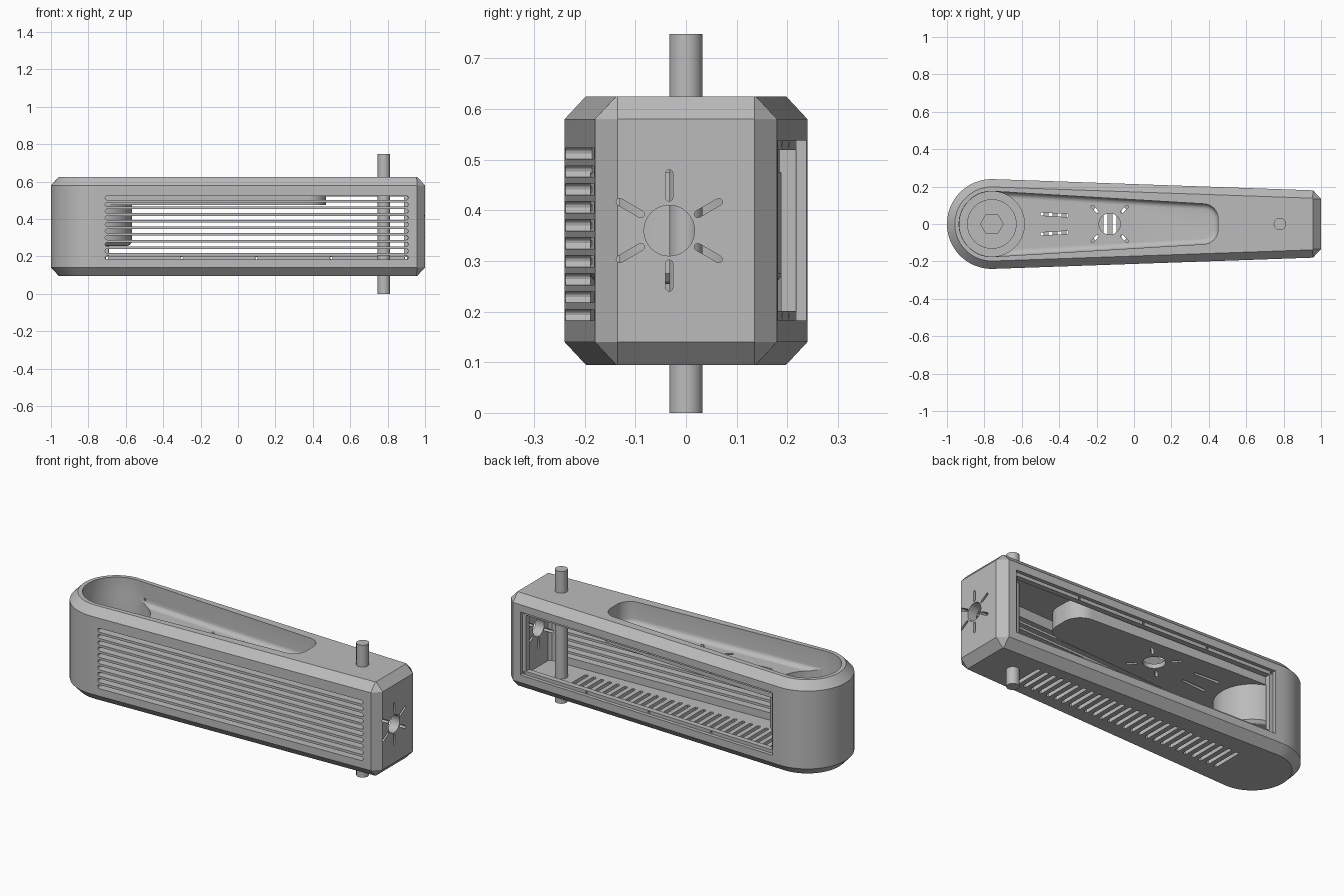
import bpy, bmesh
from math import sin, cos, pi, hypot, atan2, acos, radians
from mathutils import Matrix, Vector

cube = bpy.data.objects.get("Cube")
if cube:
    bpy.data.objects.remove(cube, do_unlink=True)

grey = bpy.data.materials.new("light grey")
grey.use_nodes = True
grey.diffuse_color = (0.5, 0.5, 0.5, 1)
grey.node_tree.nodes["Principled BSDF"].inputs["Base Color"].default_value = (0.5, 0.5, 0.5, 1)

X0 = -0.76  # centre of the round end


def side_angle(r0, cx, cy, rc):
    """Direction of the tapered side's outward normal."""
    dx = cx - X0
    return atan2(cy, dx) + acos((r0 - rc) / hypot(dx, cy))


def taper(r0, cx, cy, rc, n, d=0):
    """Tapered outline: round left end, two right corners, inset by d."""
    t = side_angle(r0, cx, cy, rc)

    def arc(x, y, r, a, b, k):
        return [(x + r * cos(a + (b - a) * i / k), y + r * sin(a + (b - a) * i / k))
                for i in range(k + 1)]
    return (arc(cx, cy, rc - d, 0, t, n) + arc(X0, 0, r0 - d, t, 2 * pi - t, 40)
            + arc(cx, -cy, rc - d, -t, 0, n))


def circle(r, n=48, x=0, y=0):
    return [(x + r * cos(2 * pi * i / n), y + r * sin(2 * pi * i / n)) for i in range(n)]


def slot(half, r, n=6):
    """Round-ended slot along local x."""
    return [(s * half + r * cos(a + pi * i / n), r * sin(a + pi * i / n))
            for s, a in ((1, -pi / 2), (-1, pi / 2)) for i in range(n + 1)]


def box(w, h):
    return [(-w, -h), (w, -h), (w, h), (-w, h)]


def loft(bm, layers, m=Matrix()):
    """Join stacked outlines [(z, points), ...] into a closed solid."""
    rings = [[bm.verts.new(m @ Vector((x, y, z))) for x, y in pts] for z, pts in layers]
    for a, b in zip(rings, rings[1:]):
        for i in range(len(a)):
            j = (i + 1) % len(a)
            bm.faces.new((a[i], a[j], b[j], b[i]))
    bm.faces.new(rings[0][::-1])
    bm.faces.new(rings[-1])


def prism(bm, pts, lo, hi, m=Matrix()):
    loft(bm, [(lo, pts), (hi, pts)], m)


def frame(origin, x, y):
    x, y = Vector(x).normalized(), Vector(y).normalized()
    m = Matrix((x, y, x.cross(y))).transposed().to_4x4()
    m.translation = origin
    return m


def make(name, bm):
    me = bpy.data.meshes.new(name)
    bm.to_mesh(me)
    bm.free()
    me.materials.append(grey)
    ob = bpy.data.objects.new(name, me)
    bpy.context.collection.objects.link(ob)
    return ob


def boolean(ob, op, bm):
    """Apply a boolean with the solid in bm, then drop the helper."""
    helper = make("helper", bm)
    mod = ob.modifiers.new("cut", "BOOLEAN")
    mod.operation, mod.solver, mod.object = op, "EXACT", helper
    deps = bpy.context.evaluated_depsgraph_get()
    me = bpy.data.meshes.new_from_object(ob.evaluated_get(deps))
    ob.modifiers.clear()
    ob.data = me
    bpy.data.objects.remove(helper, do_unlink=True)


def sun(bm, m, n, start, r, r_in, r_out, width, lo, hi):
    """Round hole with radiating slots."""
    prism(bm, circle(r, 32), lo, hi, m)
    for i in range(n):
        turn = m @ Matrix.Rotation(start + 2 * pi * i / n, 4, "Z")
        turn = turn @ Matrix.Translation(((r_in + r_out) / 2, 0, 0))
        prism(bm, slot((r_out - r_in) / 2 - width, width), lo, hi, turn)


# Chamfered outer housing
SHELL = (0.24, 0.955, 0.135, 0.045, 1)
bm = bmesh.new()
loft(bm, [(z, taper(*SHELL, d)) for z, d in
          ((0.095, 0.042), (0.14, 0), (0.58, 0), (0.625, 0.042))])
housing = make("housing", bm)

# Hollow interior
bm = bmesh.new()
prism(bm, taper(0.19, 0.93, 0.115, 0.015, 1), 0.14, 0.58)
boolean(housing, "DIFFERENCE", bm)

# Tray and cup shells hanging from the top
TRAY = (0.175, 0.37, 0.028, 0.08, 10)
bm = bmesh.new()
prism(bm, taper(*TRAY, -0.02), 0.475, 0.6)
boolean(housing, "UNION", bm)
bm = bmesh.new()
loft(bm, [(z, circle(r, 64, X0)) for z, r in
          ((0.255, 0.165), (0.26, 0.18), (0.275, 0.193), (0.6, 0.193))])
boolean(housing, "UNION", bm)

# Tray recess with a filleted floor
bm = bmesh.new()
fillet = [(0.53 - 0.03 * cos(a), 0.03 * (1 - sin(a)))
          for a in (radians(18 * i) for i in range(6))]
loft(bm, [(z, taper(*TRAY, d)) for z, d in fillet + [(0.66, 0)]])
boolean(housing, "DIFFERENCE", bm)

# Stepped cup recess
for r, n, z in ((0.174, 64, 0.29), (0.13, 48, 0.28), (0.06, 6, 0.27)):
    bm = bmesh.new()
    prism(bm, circle(r, n, X0), z, 0.65)
    boolean(housing, "DIFFERENCE", bm)

# Frames lying on the two tapered side walls
t = side_angle(*SHELL[:4])
c, s = cos(t), sin(t)
MID = 0.1
wall_y = (X0 * c + 0.24 - MID * c) / s
front = frame((MID, -wall_y, 0), (s, c, 0), (0, 0, 1))
back = frame((MID, wall_y, 0), (-s, c, 0), (0, 0, 1))

# Rear opening with a rebate for a cover
for w, h, depth in ((0.81, 0.178, 0.02), (0.79, 0.159, 0.052)):
    bm = bmesh.new()
    prism(bm, box(w, h), -depth, 0.1, back @ Matrix.Translation((0, 0.36, 0)))
    boolean(housing, "DIFFERENCE", bm)

cuts = bmesh.new()
# Screw holes in the rebate
for i in range(-2, 3):
    for z in (0.191, 0.529):
        prism(cuts, circle(0.007, 10), -0.07, 0, back @ Matrix.Translation((0.4 * i, z, 0)))
# Long front louvres
for i in range(10):
    prism(cuts, slot(0.8, 0.011), -0.053, 0.1,
          front @ Matrix.Translation((0, 0.193 + 0.0355 * i, 0)))
# Floor vents
for i in range(27):
    prism(cuts, slot(0.08, 0.011, 4), 0.05, 0.16,
          frame((0.68 - 0.049 * i, 0, 0), (0, 1, 0), (-1, 0, 0)))
# Sun-shaped openings in the end wall and tray floor
sun(cuts, frame((0, -0.033, 0.36), (0, 1, 0), (0, 0, 1)), 6, pi / 6,
    0.05, 0.058, 0.12, 0.007, 0.92, 1.05)
sun(cuts, Matrix.Translation((-0.13, 0, 0)), 4, pi / 4, 0.057, 0.085, 0.138, 0.007, 0.45, 0.52)
# Paired slots in the tray floor
for side in (-1, 1):
    prism(cuts, slot(0.068, 0.008), 0.45, 0.52,
          frame((-0.425, side * 0.049, 0), (1, -side * 0.06, 0), (side * 0.06, 1, 0)))
boolean(housing, "DIFFERENCE", cuts)

# Vertical rod through the narrow end
bm = bmesh.new()
prism(bm, circle(0.033, 32, 0.78), 0, 0.748)
rod = make("rod", bm)

# Smooth curves, crisp edges
for ob in (housing, rod):
    bpy.ops.object.select_all(action="DESELECT")
    ob.select_set(True)
    bpy.context.view_layer.objects.active = ob
    bpy.ops.object.shade_smooth_by_angle(angle=radians(25))
